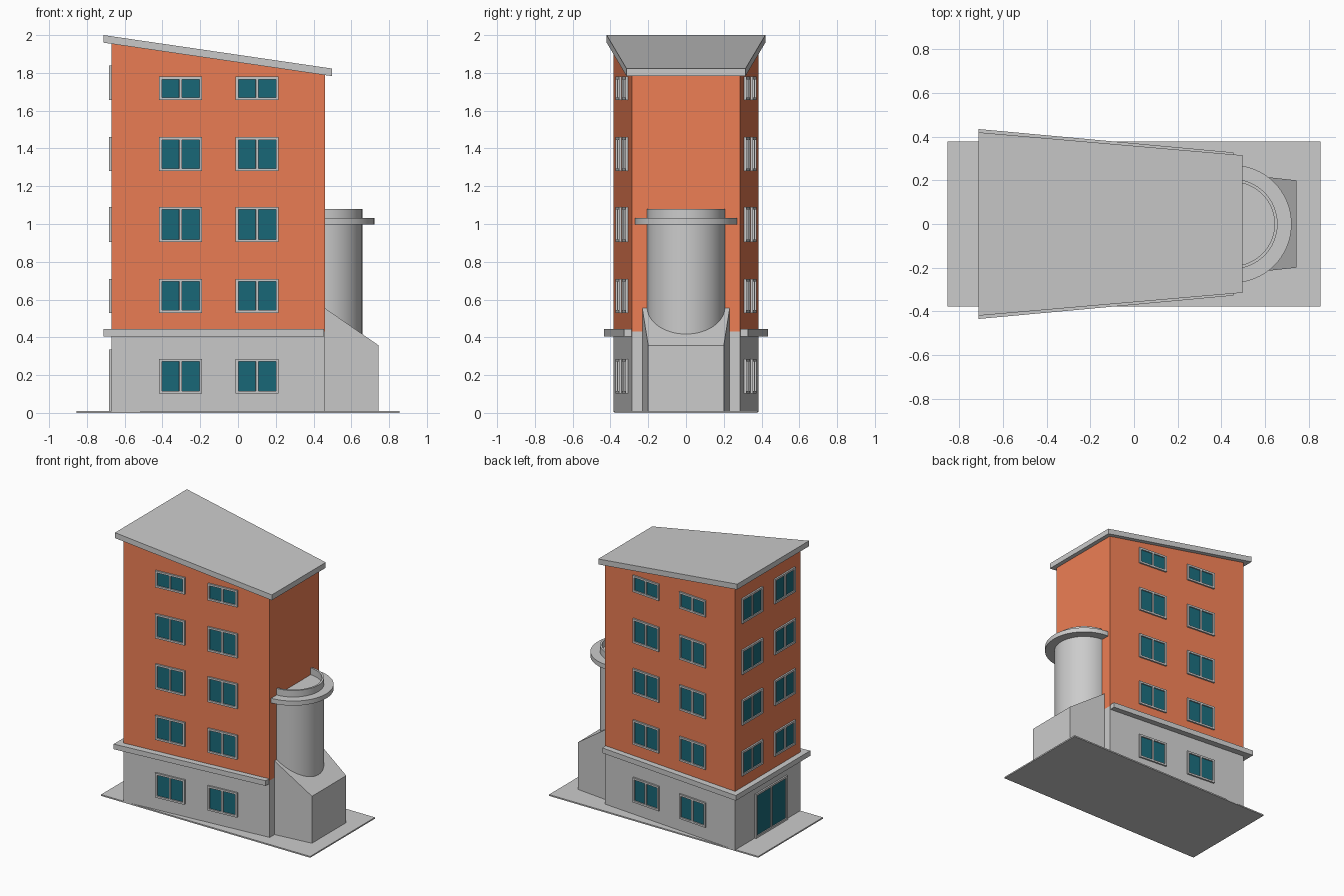
import bpy, bmesh
from math import pi
from mathutils import Vector, Matrix

if "Cube" in bpy.data.objects:
    bpy.data.objects.remove(bpy.data.objects["Cube"])


def material(name, color):
    m = bpy.data.materials.new(name)
    m.diffuse_color = color
    m.use_nodes = True
    m.node_tree.nodes["Principled BSDF"].inputs["Base Color"].default_value = m.diffuse_color
    return m


ORANGE = material("orange_render", (0.85, 0.21, 0.09, 1))
TEAL = material("teal_glass", (0.01, 0.14, 0.19, 1))


def finish(name, bm, mat=None):
    bmesh.ops.recalc_face_normals(bm, faces=bm.faces)
    me = bpy.data.meshes.new(name)
    bm.to_mesh(me)
    bm.free()
    ob = bpy.data.objects.new(name, me)
    bpy.context.collection.objects.link(ob)
    if mat:
        me.materials.append(mat)
    return ob


def prism(name, left, right, mat=None):
    """Tapered block; each end is (x, half_width, z_bottom, z_top)."""
    bm = bmesh.new()
    rings = []
    for x, w, z0, z1 in (left, right):
        rings.append([bm.verts.new(p) for p in
                      ((x, -w, z0), (x, w, z0), (x, w, z1), (x, -w, z1))])
    a, b = rings
    bm.faces.new(a)
    bm.faces.new(b)
    for i in range(4):
        j = (i + 1) % 4
        bm.faces.new((a[i], a[j], b[j], b[i]))
    return finish(name, bm, mat)


def half_turn(name, profile, cx, closed=False):
    """Revolve an (r, z) profile half a turn round the tower axis."""
    bm = bmesh.new()
    vs = [bm.verts.new((cx, -r, z)) for r, z in profile]
    es = [bm.edges.new(p) for p in zip(vs, vs[1:])]
    if closed:
        es.append(bm.edges.new((vs[-1], vs[0])))
    bmesh.ops.spin(bm, geom=vs + es, cent=(cx, 0, 0), axis=(0, 0, 1),
                   angle=pi, steps=32)
    bmesh.ops.remove_doubles(bm, verts=bm.verts, dist=1e-5)
    ob = finish(name, bm)
    bpy.ops.object.select_all(action='DESELECT')
    ob.select_set(True)
    bpy.context.view_layer.objects.active = ob
    bpy.ops.object.shade_smooth_by_angle(angle=0.6)


def boxes(name, frame, items, mat=None):
    """Boxes (u0, u1, n0, n1, z0, z1) placed in a wall's own frame."""
    bm = bmesh.new()
    for u0, u1, n0, n1, z0, z1 in items:
        m = Matrix.Translation(((u0 + u1) / 2, (n0 + n1) / 2, (z0 + z1) / 2)) \
            @ Matrix.Diagonal((u1 - u0, n1 - n0, z1 - z0, 1))
        bmesh.ops.create_cube(bm, size=1, matrix=m)
    bmesh.ops.transform(bm, matrix=frame, verts=bm.verts)
    finish(name, bm, mat)


def window(name, origin, u, n, width, z0, z1):
    """Framed pair of panes centred on origin, facing n."""
    u, n = Vector(u).normalized(), Vector(n).normalized()
    frame = Matrix((u, n, Vector((0, 0, 1)))).transposed().to_4x4()
    frame.translation = origin
    h, t, d = width / 2, 0.014, 0.012
    boxes(name + "_frame", frame, [
        (-h, -h + t, -.005, d, z0, z1), (h - t, h, -.005, d, z0, z1),
        (-h + t, h - t, -.005, d, z0, z0 + t),
        (-h + t, h - t, -.005, d, z1 - t, z1),
        (-t / 2, t / 2, -.005, d, z0 + t, z1 - t)])
    boxes(name + "_glass", frame, [
        (-h + t, -t / 2, -.005, .003, z0 + t, z1 - t),
        (t / 2, h - t, -.005, .003, z0 + t, z1 - t)], TEAL)


# Walls, ledge, sloping roof and ground slab
XL, XR, WL, WR = -0.67, 0.46, 0.383, 0.287
slab = prism("ground_slab", (-.855, .378, 0, .01), (.855, .378, 0, .01))
prism("ground_floor", (XL, WL, .005, .43), (XR, WR, .005, .43))
prism("upper_walls", (XL, WL, .43, 1.955), (XR, WR, .43, 1.79), ORANGE)
prism("roof", (-.712, .42, 1.96, 2.0), (.497, .315, 1.783, 1.823))

# Ledge strip on the long sides and the wide end
prism("ledge", (-.712, .435, .405, .443), (.455, .328, .405, .443))

# Half-round tower with parapet, ring and sloped base
half_turn("tower", [(0, 1.03), (.192, 1.03), (.192, 1.08), (.206, 1.08),
                    (.206, .01)], .452)
half_turn("tower_ring", [(.2, .998), (.27, .998), (.27, 1.032), (.2, 1.032)],
          .452, closed=True)
prism("tower_base", (.455, .232, .005, .558), (.745, .2, .005, .357))

# Windows on the two long sides
k = (WL - WR) / (XR - XL)
ROWS = [(.103, .285), (.53, .71), (.905, 1.09), (1.28, 1.46), (1.657, 1.78)]
for side, label in ((-1, "front"), (1, "back")):
    for r, (z0, z1) in enumerate(ROWS):
        for c, x in enumerate((-.305, .1)):
            y = side * (WL - k * (x - XL))
            window(f"{label}_window_{r}_{c}", (x, y, 0), (1, -side * k, 0),
                   (k, side, 0), .228, z0, z1)

# Windows and double door on the wide end
for r, (z0, z1) in enumerate(ROWS[1:4] + [(1.657, 1.84)]):
    for c, y in enumerate((-.19, .19)):
        window(f"end_window_{r}_{c}", (XL, y, 0), (0, 1, 0), (-1, 0, 0),
               .24, z0, z1)
window("end_door", (XL, -.03, 0), (0, 1, 0), (-1, 0, 0), .37, .01, .335)
